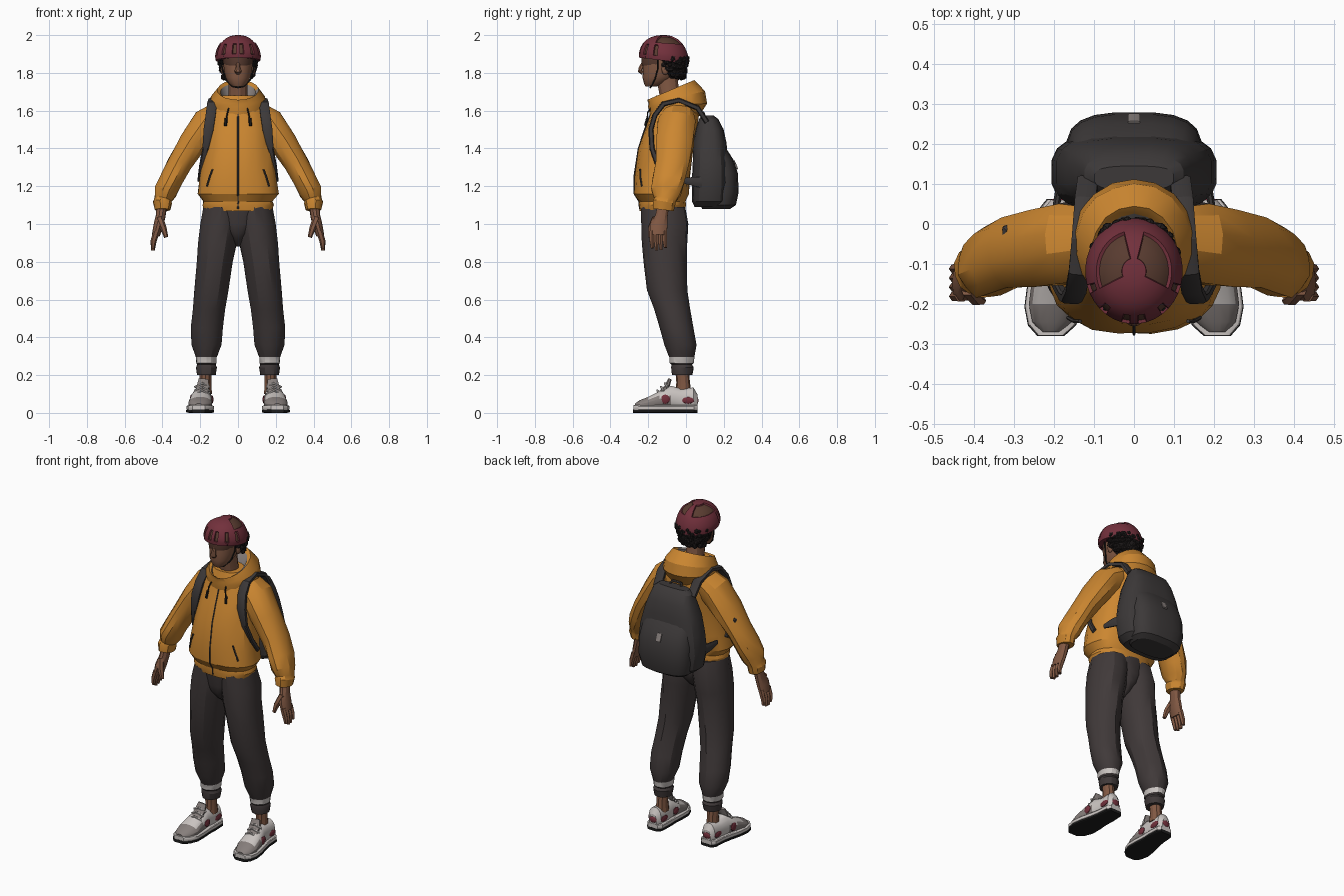
import bpy, bmesh, math, random
from mathutils import Vector

random.seed(4)
cube = bpy.data.objects.get("Cube")
if cube:
    bpy.data.objects.remove(cube, do_unlink=True)


def material(name, r, g, b):
    m = bpy.data.materials.new(name)
    m.use_nodes = True
    m.diffuse_color = (r, g, b, 1)
    m.node_tree.nodes["Principled BSDF"].inputs["Base Color"].default_value = (r, g, b, 1)
    return m


ORANGE = material("orange_cloth", .6, .24, .03)
PANTS = material("charcoal_cloth", .051, .041, .041)
PACK = material("dark_grey_nylon", .045, .04, .04)
BURGUNDY = material("burgundy", .17, .03, .045)
SKIN = material("brown_skin", .22, .098, .056)
HAIR = material("black_hair", .014, .011, .011)
WHITE = material("off_white", .6, .56, .54)
GREY = material("mid_grey", .24, .21, .2)
BLACK = material("black_rubber", .012, .012, .012)
BROWN = material("vent_brown", .1, .045, .03)

X, Y, Z = Vector((1, 0, 0)), Vector((0, 1, 0)), Vector((0, 0, 1))
made = []


def finish(name, bm, mats, mirror=False):
    """Turn a bmesh into an object, optionally mirrored across x."""
    bmesh.ops.recalc_face_normals(bm, faces=bm.faces)
    mesh = bpy.data.meshes.new(name)
    bm.to_mesh(mesh)
    bm.free()
    for m in mats:
        mesh.materials.append(m)
    obj = bpy.data.objects.new(name, mesh)
    bpy.context.collection.objects.link(obj)
    if mirror:
        obj.modifiers.new("Mirror", 'MIRROR')
    made.append(obj)
    return obj


def tube(name, points, mats, n=10, ref=Y, axis=None, power=2, jitter=0,
         paint=None, mirror=False, edit=None):
    """Skin rings (x, y, z, radius along ref, radius across, shear) into a closed part."""
    bm = bmesh.new()
    centres = [Vector(p[:3]) for p in points]
    rings = []
    for i, p in enumerate(points):
        t = axis or (centres[min(i + 1, len(points) - 1)] - centres[max(i - 1, 0)]).normalized()
        v = t.cross(ref).normalized()
        u = v.cross(t)
        ring = []
        for k in range(n):
            a = math.tau * (k + .5) / n
            c, s = math.cos(a), math.sin(a)
            c = math.copysign(abs(c) ** (2 / power), c)
            s = math.copysign(abs(s) ** (2 / power), s)
            co = centres[i] + (u * c * p[3] + v * s * p[4]) * (1 + random.uniform(-jitter, jitter))
            if len(p) > 5:
                co.z += p[5] * (co.y - p[1])
            ring.append(bm.verts.new(co))
        rings.append(ring)
    for low, high in zip(rings, rings[1:]):
        for k in range(n):
            j = (k + 1) % n
            bm.faces.new((low[k], low[j], high[j], high[k]))
    bm.faces.new(rings[0])
    bm.faces.new(rings[-1])
    bmesh.ops.recalc_face_normals(bm, faces=bm.faces)
    if paint:
        for f in bm.faces:
            f.material_index = paint(f.calc_center_median())
    if edit:
        edit(bm)
    return finish(name, bm, mats, mirror)


def loft(name, rings, mats, x=0, **options):
    """Upright part from rings (z, y, half width, half depth, shear)."""
    return tube(name, [(x, r[1], r[0], *r[2:]) for r in rings], mats, ref=X, axis=Z, **options)


def cord(name, path, radius, mat, **options):
    return tube(name, [(*p, radius, radius) for p in path], [mat], n=6, **options)


def blobs(name, items, mat, mirror=False):
    """Small faceted balls: (centre, scale)."""
    bm = bmesh.new()
    for centre, scale in items:
        new = bmesh.ops.create_icosphere(bm, subdivisions=2 if mirror else 1, radius=1)["verts"]
        for v in new:
            v.co = Vector(centre) + Vector([a * b for a, b in zip(v.co, scale)])
    return finish(name, bm, [mat], mirror)


# Jacket body
torso = [(1.07, -.125, .18, .12), (1.1, -.125, .19, .125), (1.12, -.125, .185, .125),
         (1.16, -.13, .215, .145), (1.25, -.128, .205, .148), (1.4, -.105, .18, .148),
         (1.5, -.08, .175, .14), (1.58, -.06, .16, .13), (1.64, -.06, .13, .11), (1.68, -.07, .09, .09)]
loft("jacket_body", torso, [ORANGE], n=20, power=2.3, jitter=.02)


def front(x, z, gap=.004):
    """Point just in front of the jacket at x, z."""
    for a, b in zip(torso, torso[1:]):
        if a[0] <= z <= b[0]:
            f = (z - a[0]) / (b[0] - a[0])
            y, rx, ry = (a[i] + f * (b[i] - a[i]) for i in (1, 2, 3))
            return (x, y - ry * max(0, 1 - abs(x / rx) ** 2.3) ** (1 / 2.3) - gap, z)


cord("zipper", [front(0, z, -.001) for z in (1.08, 1.12, 1.16, 1.25, 1.4, 1.5, 1.58, 1.63)], .004, PACK)
cord("pocket_zip", [front(.135, 1.29), front(.15, 1.25), front(.165, 1.2)], .005, PACK, mirror=True)
cord("hood_drawcord", [front(.045, 1.63), front(.055, 1.59, .022), front(.065, 1.54, .008)], .004, BLACK, mirror=True)
cord("cord_stopper", [front(.063, 1.56, .014), front(.066, 1.52, .01)], .008, BLACK, mirror=True)

# Sleeves with gathered cuffs
tube("sleeve", [(.08, -.04, 1.585, .08, .075), (.165, -.05, 1.535, .1, .085), (.24, -.06, 1.43, .1, .075),
                (.31, -.075, 1.32, .09, .065), (.355, -.09, 1.23, .088, .062), (.385, -.105, 1.17, .08, .06),
                (.395, -.11, 1.13, .06, .048), (.4, -.115, 1.115, .063, .05), (.4, -.12, 1.075, .055, .042)],
     [ORANGE], n=12, jitter=.06, mirror=True)
blobs("sleeve_patch", [((-.318, -.018, 1.39), (.014, .02, .024))], PACK)

# Hood lying open on the shoulders, with a grey lining
loft("hood", [(1.57, -.06, .14, .13), (1.63, -.045, .155, .155, .05), (1.67, -.05, .146, .15, .22),
              (1.71, -.08, .11, .125, .42), (1.698, -.085, .094, .11, .42), (1.64, -.09, .078, .08, .3)],
     [ORANGE, GREY], n=18, jitter=.015,
     paint=lambda c: int(c.z > 1.63 and (c.x / .105) ** 2 + ((c.y + .085) / .115) ** 2 < .92))

# Hands
tube("palm", [(.402, -.12, 1.1, .032, .028), (.41, -.13, 1.04, .034, .026), (.422, -.145, .99, .049, .026),
              (.435, -.147, .94, .047, .021)], [SKIN], mirror=True)
for k in range(4):
    y = -.181 + .023 * k
    tip = .855 + .012 * abs(k - 1.4)
    tube("finger", [(.432, y, .96, .014, .017), (.447, y, .91, .013, .016), (.451, y + .003, tip, .009, .01)],
         [SKIN], n=6, mirror=True)
tube("thumb", [(.415, -.16, 1.03, .022, .02), (.394, -.188, .975, .017, .017), (.38, -.192, .93, .01, .011)],
     [SKIN], n=6, mirror=True)

# Trousers
loft("trouser_seat", [(1.1, -.12, .175, .12), (1, -.115, .13, .116), (.95, -.115, .075, .105),
                      (.91, -.115, .035, .07), (.88, -.115, .01, .03)], [PANTS], n=16)
loft("trouser_leg", [(1.09, -.12, .098, .117), (1, -.112, .107, .126), (.9, -.115, .104, .122), (.8, -.112, .097, .115),
                     (.65, -.1, .091, .105), (.55, -.075, .086, .095), (.45, -.05, .087, .088), (.36, -.03, .08, .085),
                     (.3, -.022, .058, .068), (.295, -.022, .057, .066), (.265, -.022, .055, .064),
                     (.255, -.022, .05, .055), (.24, -.02, .056, .06), (.2, -.02, .05, .054)],
     [PANTS, WHITE], n=14, jitter=.025, mirror=True, paint=lambda c: int(.265 < c.z < .293))
# Lean each leg outward towards the foot
for v in made[-1].data.vertices:
    v.co.x += .086 + .081 * min(1, (1.09 - v.co.z) / .65)

# Shoes
loft("ankle", [(.22, -.02, .034, .036), (.16, -.015, .032, .036), (.1, -.015, .036, .045)], [SKIN], x=.172, mirror=True)
stations = [(.06, .183, .025, .1), (.04, .183, .042, .135), (-.03, .184, .046, .13), (-.08, .19, .05, .145),
            (-.14, .196, .06, .115), (-.2, .2, .064, .085), (-.245, .205, .05, .068), (-.27, .208, .024, .05)]


def shoe_layer(name, bottom, top, grow, mats, **options):
    points = []
    for y, x, w, h in stations:
        h = min(h, top)
        points.append((x, y * (1 + grow), (h + bottom) / 2, w + grow * .3, (h - bottom) / 2))
    tube(name, points, mats, n=16, ref=X, axis=Y, mirror=True, **options)


shoe_layer("shoe_upper", .01, .2, 0, [WHITE, GREY], power=2.2,
           paint=lambda c: int(c.y < -.1 and c.z < .078))
shoe_layer("midsole", .01, .042, .03, [WHITE], power=5)
shoe_layer("outsole", 0, .018, .035, [BLACK], power=6)
tube("shoe_tongue", [(.192, -.14, .1, .035, .012), (.186, -.1, .14, .035, .014), (.182, -.085, .178, .028, .01)],
     [GREY], ref=X, n=8, mirror=True)
for k in range(3):
    y, z = -.138 + .02 * k, .113 + .019 * k
    cord("shoelace", [(.15, y, z - .015), (.19, y - .014, z + .006), (.23, y, z - .015)], .006, WHITE, mirror=True)
blobs("shoe_red_panel", [((.247, -.11, .072), (.008, .026, .025)), ((.226, .01, .066), (.007, .034, .018)),
                         ((.138, -.1, .072), (.008, .026, .022)), ((.14, .01, .066), (.007, .034, .018)),
                         ((.183, .058, .066), (.026, .008, .02))], BURGUNDY, mirror=True)

# Head, face and neck
loft("neck", [(1.6, -.07, .06, .06), (1.7, -.09, .052, .055), (1.8, -.105, .052, .06)], [SKIN], n=12)
loft("head", [(1.728, -.185, .028, .03), (1.745, -.165, .05, .058), (1.775, -.145, .066, .085), (1.81, -.13, .074, .098),
              (1.86, -.125, .08, .104), (1.92, -.12, .08, .1)], [SKIN], n=18, power=2.2)
tube("nose", [(0, -.222, 1.86, .009, .01), (0, -.238, 1.825, .013, .014), (0, -.243, 1.81, .02, .014),
              (0, -.228, 1.8, .014, .012)], [SKIN], n=8, ref=X)
blobs("ear", [((.08, -.11, 1.82), (.012, .02, .032))], SKIN, mirror=True)
blobs("lips", [((0, -.218, 1.777), (.024, .012, .007))], BROWN)
blobs("chin_beard", [((0, -.208, 1.742), (.014, .01, .01))], HAIR)
loft("eye_lens", [(1.84, -.14, .074, .094), (1.85, -.14, .078, .096), (1.885, -.14, .08, .096)], [BROWN], n=18)

# Curly hair around the sides and back, with a short fringe
loft("hair_base", [(1.77, -.06, .055, .05), (1.8, -.065, .082, .07), (1.88, -.07, .092, .075)], [HAIR], n=14)
curls = []
for k in range(130):
    a = random.uniform(-.6, math.pi + .6)
    z = random.uniform(1.77, 1.88)
    if a < 0 or a > math.pi:
        z = max(z, 1.82)
    r = .075 + .25 * (z - 1.77)
    size = random.uniform(.011, .018)
    curls.append(((r * math.cos(a), -.075 + r * math.sin(a) * .82, z), (size, size, size)))
for k in range(9):
    x = -.07 + .0175 * k
    curls.append(((x, -.225 + 3 * x * x, 1.89), (.014, .012, .014)))
blobs("curls", curls, HAIR)


# Helmet with sunken vents: tall slots in front, two large openings on top
def cut_vents(bm):
    vents = []
    for i, f in enumerate(list(bm.faces)):
        band, turn = i // 36, abs((i % 36 - 26 + 18) % 36 - 18)
        if band in (2, 3, 4) and turn in (1, 4, 7) or 6 <= band <= 9 and 7 <= turn <= 16:
            vents.append(f)
    bmesh.ops.inset_region(bm, faces=vents, thickness=.003, depth=-.008)
    for f in vents:
        f.material_index = 1


dome = [(1.868, -.118, .105, .118, -.12), (1.865, -.118, .118, .13, -.12)]
for degrees in (8, 16, 26, 36, 43, 50, 60, 72, 79, 86):
    a = math.radians(degrees)
    wide = math.cos(a) ** .85
    dome.append((1.87 + .13 * math.sin(a), -.118, .123 * wide, .133 * wide, -.1 * math.cos(a)))
loft("helmet", dome, [BURGUNDY, BROWN], n=36, edit=cut_vents)
cord("chin_strap", [(.09, -.15, 1.88), (.083, -.15, 1.82), (.066, -.165, 1.765), (.03, -.185, 1.728), (0, -.19, 1.722)],
     .004, BLACK, mirror=True)

# Backpack
loft("pack_body", [(1.09, .12, .15, .075), (1.12, .125, .185, .095), (1.22, .13, .208, .1), (1.33, .13, .195, .095),
                   (1.43, .125, .17, .09), (1.5, .125, .145, .075), (1.555, .12, .125, .052), (1.575, .115, .1, .03)],
     [PACK], n=20, power=3)
loft("pack_pocket", [(1.08, .16, .13, .075), (1.1, .17, .155, .095), (1.17, .18, .17, .1), (1.27, .175, .168, .1),
                     (1.34, .162, .16, .09), (1.39, .145, .148, .075), (1.42, .14, .13, .06)], [PACK], n=20, power=2.9)
tube("pack_tag", [(0, .272, 1.29, .015, .005), (0, .253, 1.335, .015, .005)], [GREY], n=8, ref=X, power=4)
cord("pack_handle", [(-.04, .1, 1.565), (-.03, .09, 1.59), (.03, .09, 1.59), (.04, .1, 1.565)], .008, PACK)

# Shoulder straps that run back under the arms, with wings at the pack
strap = [(.115, .11, 1.54), (.122, .06, 1.615), (.13, -.04, 1.655), (.137, -.12, 1.635), (.145, -.165, 1.575),
         (.156, -.186, 1.5), (.172, -.18, 1.4), (.19, -.145, 1.3), (.198, -.1, 1.23)]
tube("shoulder_strap", [(*p, .027 if p[2] > 1.45 else .017, .014) for p in strap], [PACK], n=8, ref=X, power=4, mirror=True)
tube("pack_wing", [(.198, -.02, 1.23, .014, .008), (.195, .04, 1.225, .026, .01), (.185, .1, 1.22, .034, .01)],
     [PACK], n=8, ref=Z, mirror=True)

# Shading: soft curves, crisp folds
bpy.ops.object.select_all(action='DESELECT')
for obj in made:
    obj.select_set(True)
bpy.context.view_layer.objects.active = made[0]
bpy.ops.object.shade_smooth_by_angle(angle=math.radians(28))
